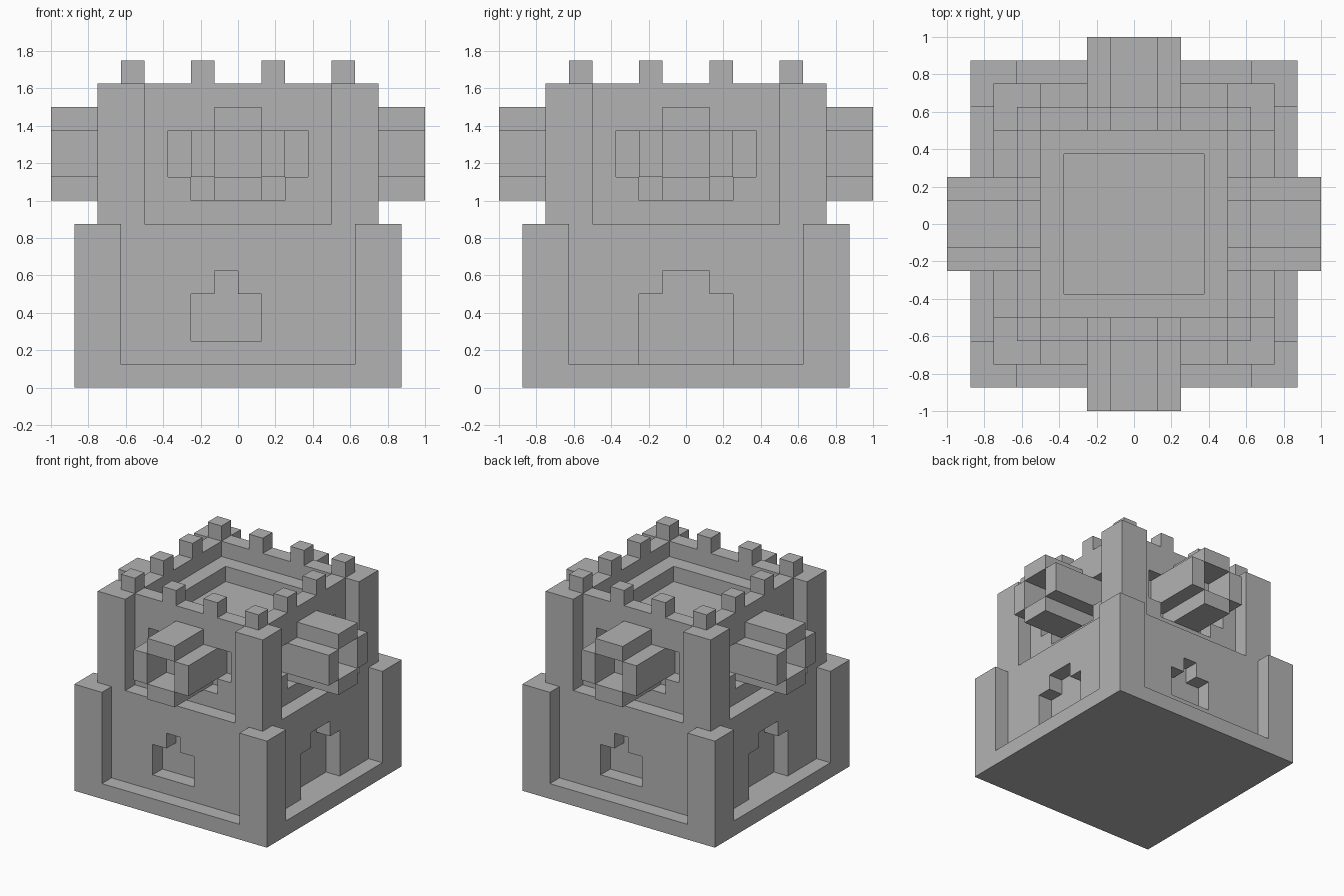
import bpy, bmesh, math
from mathutils import Matrix, Vector

cube = bpy.data.objects.get("Cube")
if cube:
    bpy.data.objects.remove(cube, do_unlink=True)

stone = bpy.data.materials.new("grey stone")
stone.use_nodes = True
stone.diffuse_color = (0.45, 0.45, 0.45, 1)
stone.node_tree.nodes["Principled BSDF"].inputs["Base Color"].default_value = (0.45, 0.45, 0.45, 1)


def finish(name, bm, turn=0):
    """Turn a bmesh about z by quarter turns and make it an object."""
    bmesh.ops.recalc_face_normals(bm, faces=bm.faces)
    bm.transform(Matrix.Rotation(turn * math.pi / 2, 4, "Z"))
    mesh = bpy.data.meshes.new(name)
    bm.to_mesh(mesh)
    bm.free()
    mesh.materials.append(stone)
    obj = bpy.data.objects.new(name, mesh)
    bpy.context.collection.objects.link(obj)
    return obj


def box(name, x, y, z, turn=0):
    bm = bmesh.new()
    bmesh.ops.create_cube(bm, size=1)
    for v in bm.verts:
        v.co = [span[0] if c < 0 else span[1] for c, span in zip(v.co, (x, y, z))]
    return finish(name, bm, turn)


def prism(name, points, along, turn=0):
    """Extrude a closed outline along a vector."""
    bm = bmesh.new()
    face = bm.faces.new([bm.verts.new(p) for p in points])
    new = bmesh.ops.extrude_face_region(bm, geom=[face])["geom"]
    bmesh.ops.translate(bm, vec=Vector(along),
                        verts=[g for g in new if isinstance(g, bmesh.types.BMVert)])
    return finish(name, bm, turn)


def cut(obj, x, y, z, turn=0):
    """Carve a box out of an object."""
    cutter = box("cutter", x, y, z, turn)
    cutter.hide_render = True
    mod = obj.modifiers.new("cut", "BOOLEAN")
    mod.operation, mod.solver, mod.object = "DIFFERENCE", "EXACT", cutter
    bpy.context.view_layer.objects.active = obj
    bpy.ops.object.modifier_apply(modifier=mod.name)
    bpy.data.objects.remove(cutter, do_unlink=True)


def sym(r):
    return (-r, r)


# Base slab and lower storey
box("base_slab", sym(.875), sym(.875), (0, .125))
lower = box("lower_storey", sym(.75), sym(.75), (.125, .875))
niche = (-.8, -.625)
for turn in (0, 2):
    # stepped niche at front and back
    cut(lower, (-.25, .125), niche, (.25, .5), turn)
    cut(lower, (-.125, 0), niche, (.4, .625), turn)
    # doorway at the two sides
    cut(lower, sym(.25), niche, (.05, .5), turn + 1)
    cut(lower, sym(.125), niche, (.4, .625), turn + 1)

# Upper storey with sunken roof and gun ports
upper = box("upper_storey", sym(.625), sym(.625), (.875, 1.625))
cut(upper, sym(.5), sym(.5), (1.5, 1.8))
cut(upper, sym(.375), sym(.375), (1.375, 1.8))
for turn in range(4):
    cut(upper, sym(.375), (-.7, -.5), (1.125, 1.375), turn)
    cut(upper, sym(.25), (-.7, -.5), (1.0, 1.2), turn)


# Angle-shaped corner buttresses
def buttress(name, inner, bottom, top, turn):
    mid, outer = inner + .125, inner + .25
    outline = [(inner, outer), (outer, outer), (outer, inner),
               (mid, inner), (mid, mid), (inner, mid)]
    prism(name, [(x, y, bottom) for x, y in outline], (0, 0, top - bottom), turn)


for turn in range(4):
    buttress("lower_buttress", .625, .125, .875, turn)
    buttress("upper_buttress", .5, .875, 1.625, turn)

# Cross-shaped hollow cannons
a, b = .125, .25
cross = [(a, b), (a, a), (b, a), (b, -a), (a, -a), (a, -b),
         (-a, -b), (-a, -a), (-b, -a), (-b, a), (-a, a), (-a, b)]
for turn in range(4):
    cannon = prism("cannon", [(x, -1, 1.25 + z) for x, z in cross], (0, .52, 0), turn)
    cut(cannon, sym(.125), (-1.1, -.75), (1.125, 1.375), turn)

# Merlons around the parapet
spots = (-.5625, -.1875, .1875, .5625)
for x in spots:
    for y in spots:
        if max(abs(x), abs(y)) > .5:
            box("merlon", (x - .0625, x + .0625), (y - .0625, y + .0625), (1.625, 1.75))
